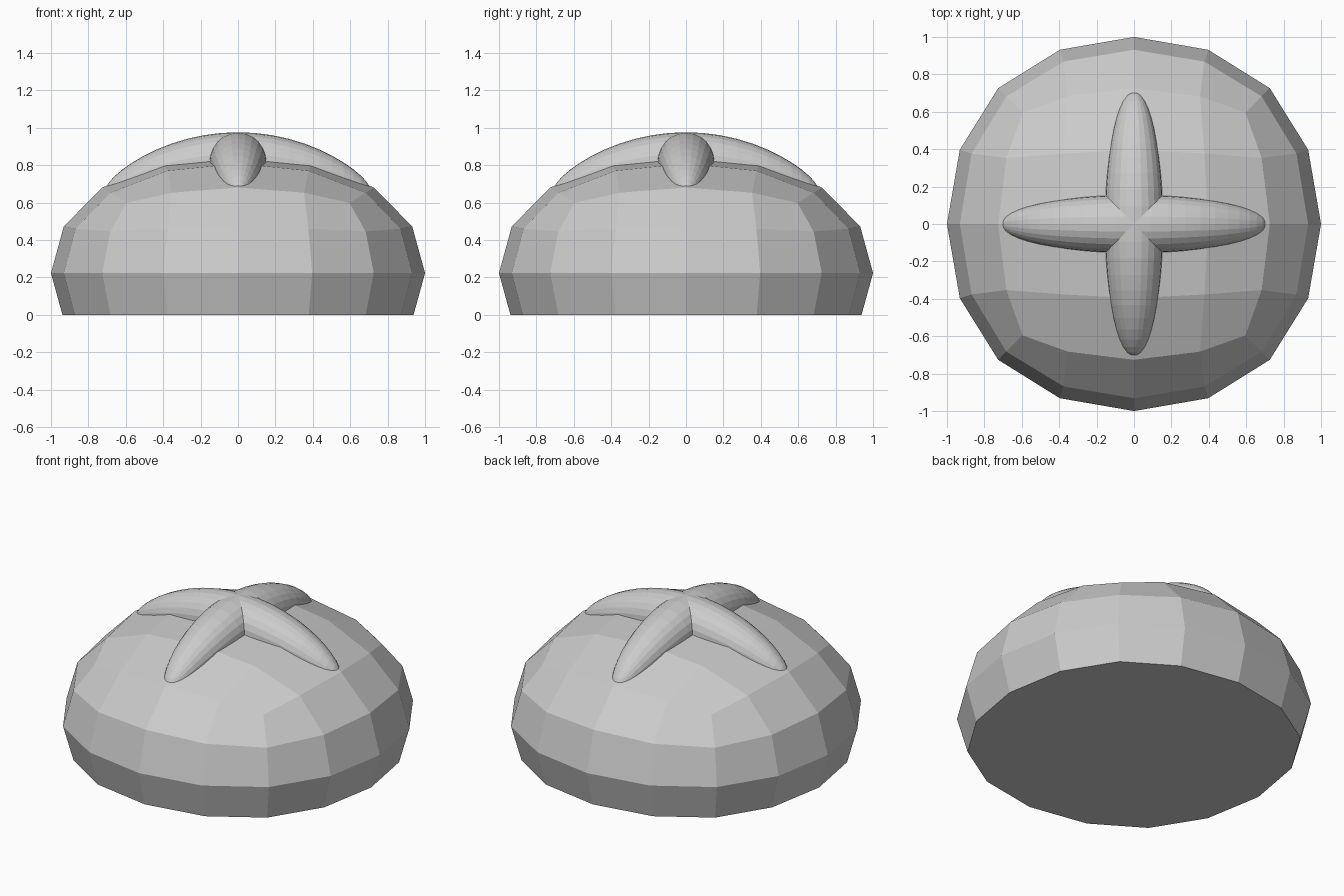
import bpy, bmesh, math
from mathutils import Matrix, Vector

if "Cube" in bpy.data.objects:
    bpy.data.objects.remove(bpy.data.objects["Cube"])

# Bun: subdivided cube, flattened, with its underside sliced flat
bpy.ops.mesh.primitive_cube_add(size=2)
bun = bpy.context.object
bun.name = "bun"
sub = bun.modifiers.new("round", 'SUBSURF')
sub.levels = 2
bpy.ops.object.modifier_apply(modifier=sub.name)
bm = bmesh.new()
bm.from_mesh(bun.data)
r = max(v.co.x for v in bm.verts)
for v in bm.verts:
    v.co = Vector((v.co.x / r, v.co.y / r, 0.223 + 0.63 * v.co.z / r))
cut = bmesh.ops.bisect_plane(bm, geom=bm.verts[:] + bm.edges[:] + bm.faces[:],
                             plane_co=(0, 0, 0), plane_no=(0, 0, -1), clear_outer=True)
rim = [e for e in cut["geom_cut"] if isinstance(e, bmesh.types.BMEdge)]
bmesh.ops.contextual_create(bm, geom=rim)
bmesh.ops.recalc_face_normals(bm, faces=bm.faces[:])
bm.to_mesh(bun.data)
bm.free()
bun.data.shade_flat()


# Icing bar: stretched ball that droops towards its ends
def icing_bar(name, angle):
    half, rad = 0.712, 0.156
    bm = bmesh.new()
    bmesh.ops.create_uvsphere(bm, u_segments=24, v_segments=24, radius=1,
                              matrix=Matrix.Rotation(math.pi / 2, 4, 'Y'))
    for v in bm.verts:
        x, y, z = v.co
        v.co = (x * half, y * rad, 0.82 - 0.16 * x * x + z * rad)
    bm.transform(Matrix.Rotation(angle, 4, 'Z'))
    mesh = bpy.data.meshes.new(name)
    bm.to_mesh(mesh)
    bm.free()
    bpy.context.collection.objects.link(bpy.data.objects.new(name, mesh))


icing_bar("icing_bar_across", 0)
icing_bar("icing_bar_lengthwise", math.pi / 2)
